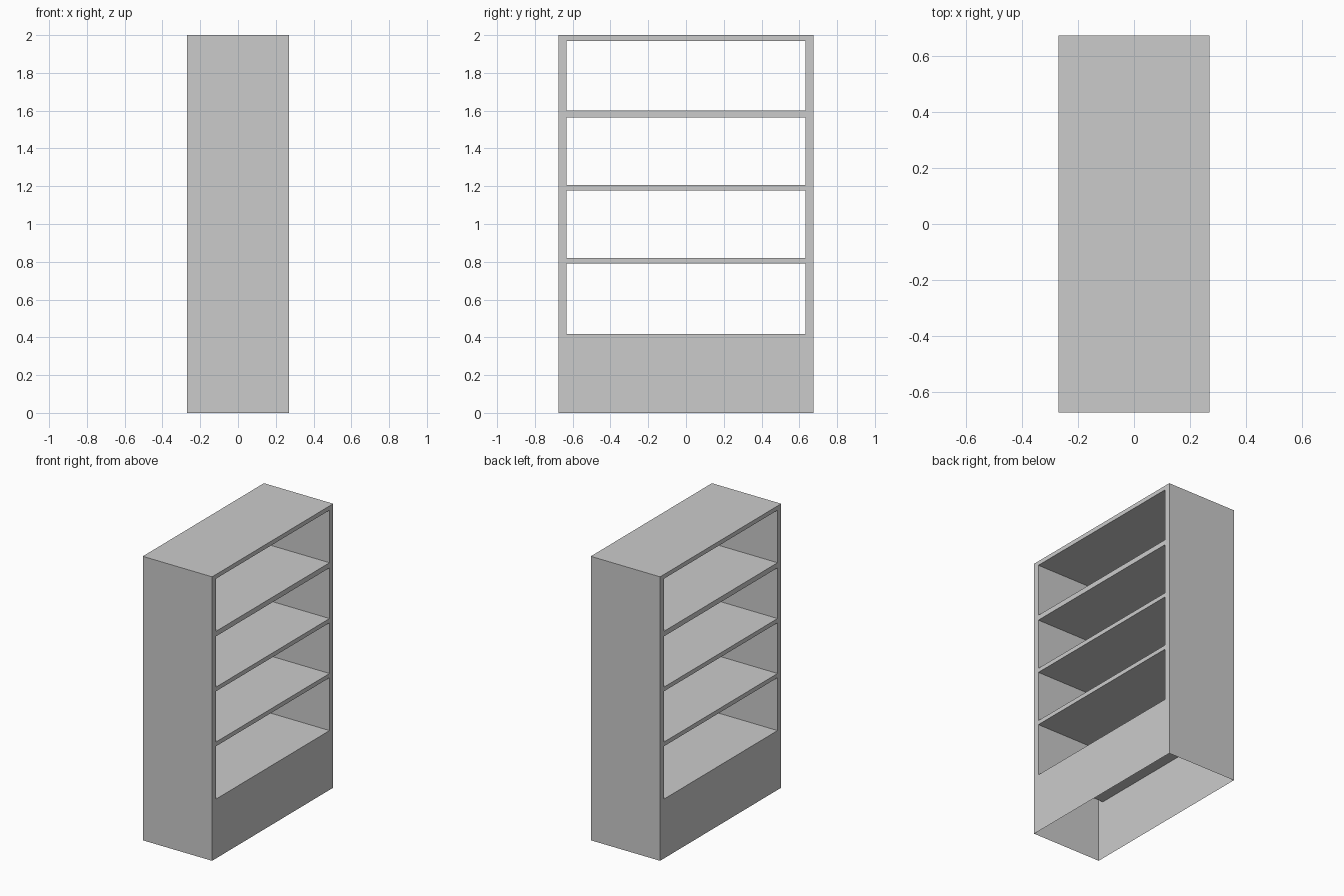
import bpy, bmesh

if "Cube" in bpy.data.objects:
    bpy.data.objects.remove(bpy.data.objects["Cube"])

HX, HY, IY, H = 0.27, 0.674, 0.633, 2.0   # half depth, half width, half opening, height
OPENINGS = [(0.418, 0.79), (0.82, 1.177), (1.207, 1.564), (1.60, 1.97)]

bm = bmesh.new()


def quad(*pts):
    bm.faces.new([bm.verts.new(p) for p in pts])


def tunnel_ring(y, z0, z1, sides):
    """Faces running through the depth around a y/z rectangle."""
    c = [(-y, z0), (y, z0), (y, z1), (-y, z1)]
    for i in sides:
        a, b = c[i], c[(i + 1) % 4]
        quad((-HX, *a), (HX, *a), (HX, *b), (-HX, *b))


# outer sides and top (underside is open, carcass is a hollow shell)
tunnel_ring(HY, 0, H, (1, 2, 3))

# shelf compartments passing right through
for z0, z1 in OPENINGS:
    tunnel_ring(IY, z0, z1, range(4))

# two open faces: frame cells around the compartments
zs = [0] + [z for o in OPENINGS for z in o] + [H]
ys = [-HY, -IY, IY, HY]
for x in (-HX, HX):
    for r, (z0, z1) in enumerate(zip(zs, zs[1:])):
        for c, (y0, y1) in enumerate(zip(ys, ys[1:])):
            if c == 1 and r % 2 == 1:
                continue
            quad((x, y0, z0), (x, y1, z0), (x, y1, z1), (x, y0, z1))

# point every face away from the solid material
bm.normal_update()
for f in bm.faces:
    c, n = f.calc_center_median(), f.normal
    inner = abs(c.y) < HY - 0.01 and c.z < H - 0.01 and abs(c.x) < HX - 0.01
    if inner:
        mid = next((a + b) / 2 for a, b in OPENINGS if a - 0.001 <= c.z <= b + 0.001)
        inward = n.y * c.y + n.z * (c.z - mid)
        if inward > 0:
            f.normal_flip()
    elif n.x * c.x + n.y * c.y * (abs(n.y) > 0.5) + n.z < 0:
        f.normal_flip()
bmesh.ops.remove_doubles(bm, verts=bm.verts, dist=0.0005)

mesh = bpy.data.meshes.new("bookcase")
bm.to_mesh(mesh)
bm.free()
bpy.context.collection.objects.link(bpy.data.objects.new("bookcase", mesh))
